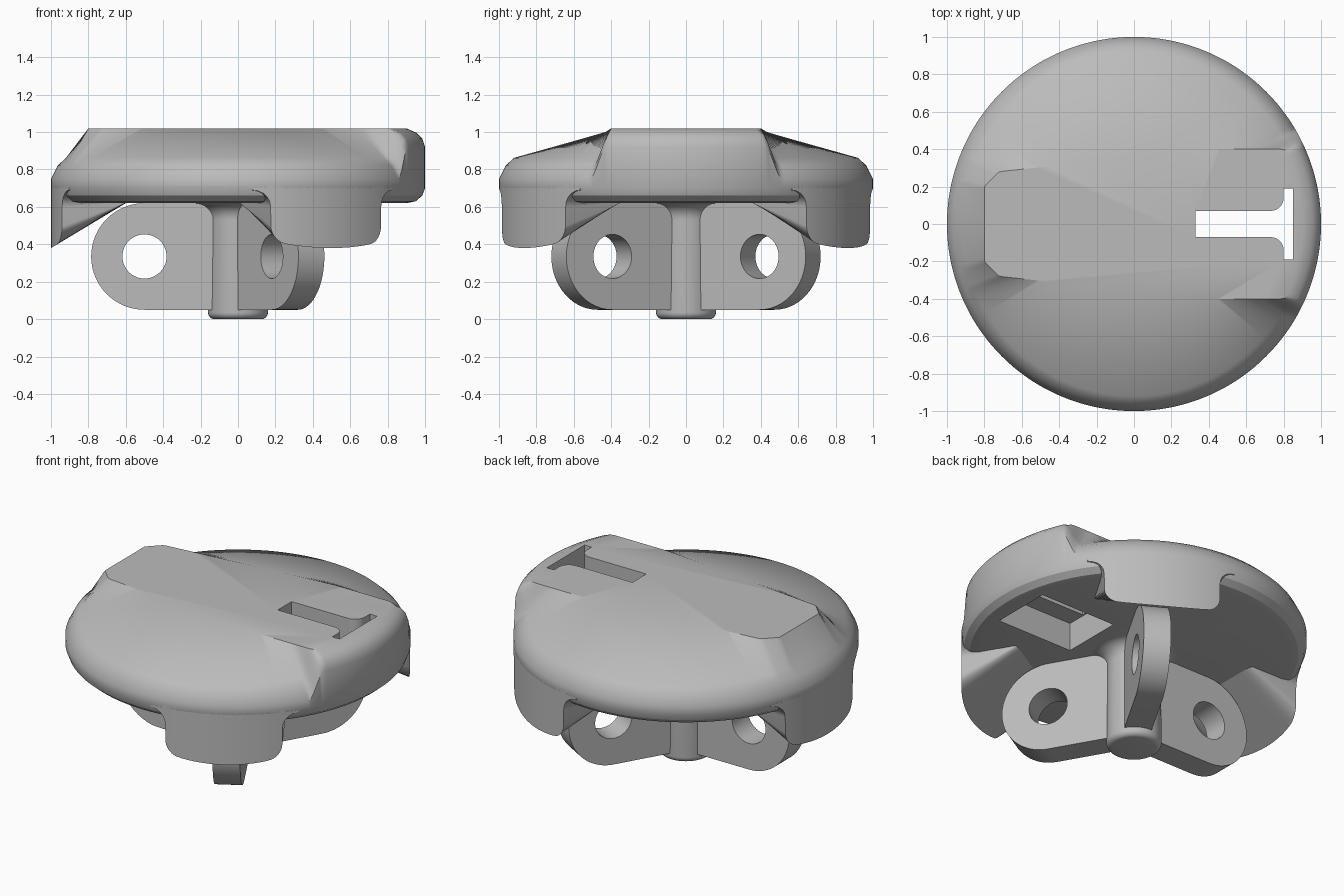
import bpy, bmesh, math
from mathutils import Matrix

if "Cube" in bpy.data.objects:
    bpy.data.objects.remove(bpy.data.objects["Cube"], do_unlink=True)

grey = bpy.data.materials.new("plain grey")
grey.use_nodes = True
grey.diffuse_color = (0.5, 0.5, 0.5, 1)
grey.node_tree.nodes["Principled BSDF"].inputs["Base Color"].default_value = (0.5, 0.5, 0.5, 1)


def add_object(name, bm):
    bmesh.ops.recalc_face_normals(bm, faces=bm.faces[:])
    mesh = bpy.data.meshes.new(name)
    bm.to_mesh(mesh)
    bm.free()
    mesh.materials.append(grey)
    obj = bpy.data.objects.new(name, mesh)
    bpy.context.collection.objects.link(obj)
    return obj


def loft(name, rings):
    """Join closed rings of equal length into a capped solid."""
    bm = bmesh.new()
    loops = [[bm.verts.new(p) for p in ring] for ring in rings]
    n = len(loops[0])
    for a, b in zip(loops, loops[1:]):
        for i in range(n):
            j = (i + 1) % n
            bm.faces.new((a[i], a[j], b[j], b[i]))
    bm.faces.new(loops[0])
    bm.faces.new(loops[-1])
    return add_object(name, bm)


def prism(name, outline, low, high):
    return loft(name, [[(x, y, z) for x, y in outline] for z in (low, high)])


def activate(obj):
    bpy.ops.object.select_all(action='DESELECT')
    obj.select_set(True)
    bpy.context.view_layer.objects.active = obj


def cut(obj, cutter):
    cutter.hide_render = True
    mod = obj.modifiers.new("cut", 'BOOLEAN')
    mod.operation, mod.solver, mod.object = 'DIFFERENCE', 'EXACT', cutter
    activate(obj)
    bpy.ops.object.modifier_apply(modifier=mod.name)
    bpy.data.objects.remove(cutter, do_unlink=True)


def smooth(obj, angle=30):
    activate(obj)
    bpy.ops.object.shade_smooth_by_angle(angle=math.radians(angle))


def arc(cx, cy, r, start, end, steps):
    angles = [math.radians(start + (end - start) * i / steps) for i in range(steps + 1)]
    return [(cx + r * math.cos(a), cy + r * math.sin(a)) for a in angles]


# Cap: a flat tapering ridge lofted down to a round rim
def ridge_radius(a):
    c, s = math.cos(a), abs(math.sin(a))
    limits = [0.9]
    for nx, ny, d in ((-1, 0, 0.8), (-1, 1, 1.0), (0, 1, 0.4), (-0.12, 1.12, 0.4)):
        along = nx * c + ny * s
        if along > 1e-6:
            limits.append(d / along)
    return min(limits)


def cap_profile(a):
    off = abs(math.degrees(math.atan2(math.sin(a), math.cos(a))))
    t = min(1, max(0, (31 - off) / 6))
    wall = t * t * (3 - 2 * t)          # tall wall where the ridge reaches the rim
    pairs = (((0.92, 0.862), (0.955, 0.996)),
             ((0.965, 0.82), (0.985, 0.965)),
             ((1.0, 0.75), (1.0, 0.92)))
    rows = [(ridge_radius(a), 1.02)]
    rows += [(p[0] + (q[0] - p[0]) * wall, p[1] + (q[1] - p[1]) * wall) for p, q in pairs]
    return rows + [(1, 0.70), (0.985, 0.66), (0.95, 0.63), (0.9, 0.62)]


turns = [math.radians(i) for i in range(360)]
profiles = [cap_profile(a) for a in turns]
cap = loft("cap", [[(p[k][0] * math.cos(a), p[k][0] * math.sin(a), p[k][1])
                    for a, p in zip(turns, profiles)] for k in range(len(profiles[0]))])

# T-shaped slot through the cap, with a wider pocket underneath
half = [(0.33, 0.07)] + arc(0.73, 0.14, 0.07, -90, 0, 8) + [(0.80, 0.19), (0.85, 0.19)]
slot = half + [(x, -y) for x, y in reversed(half)]
cut(cap, prism("slot_cutter", slot, 0.5, 1.2))
pocket = [(0.32, -0.195), (0.855, -0.195), (0.855, 0.195), (0.32, 0.195)]
cut(cap, prism("pocket_cutter", pocket, 0.5, 0.80))
smooth(cap, 28)


# Skirt tabs: rounded wedges flush with the rim, flared where they join it
def skirt_columns():
    half = [(0.04 * i, 0, None) for i in range(7)]
    for i in range(1, 7):
        a = math.radians(15 * i)
        half.append((0.26 + 0.08 * math.sin(a), 0.08 * (1 - math.cos(a)), None))
    for i in range(6):
        a = math.radians(18 * i)
        half.append((0.341 + 0.09 * (1 - math.cos(a)), 0, 0.60 + 0.09 * math.sin(a)))
    return [(-v, o, z) for v, o, z in reversed(half[1:])] + half


def skirt(name, degrees):
    rings = []
    for v, offset, flare in skirt_columns():
        outer, inner = math.sqrt(1 - v * v), 0.58
        low = flare or 0.38 + 0.6 * (1 - outer) + offset
        rings.append([(outer, v, 0.72), (outer, v, low), (inner, v, 0.632), (inner, v, 0.72)])
    obj = loft(name, rings)
    obj.data.transform(Matrix.Rotation(math.radians(degrees), 4, 'Z'))
    smooth(obj)


# Fins: upright round-ended plates with a cross hole
def fin(name, degrees):
    outline = [(0, 0.05)] + arc(0.5, 0.335, 0.285, -90, 90, 40) + [(0, 0.62)]
    obj = prism(name, outline, -0.08, 0.08)
    cut(obj, prism("hole_cutter", arc(0.5, 0.335, 0.118, 0, 352.5, 47), -0.2, 0.2))
    upright = Matrix.Rotation(math.radians(90), 4, 'X')
    obj.data.transform(Matrix.Rotation(math.radians(degrees), 4, 'Z') @ upright)
    smooth(obj)


for label, degrees in (("back", 60), ("side", 180), ("front", 300)):
    skirt(label + "_skirt", degrees)
    fin(label + "_fin", degrees)

# Centre post with a rounded foot and a fillet under the cap
post_profile = arc(0.125, 0.035, 0.035, -90, 0, 6) + arc(0.245, 0.53, 0.09, 180, 90, 8)
post_profile.append((0.245, 0.64))
post = loft("centre_post", [[(r * math.cos(a), r * math.sin(a), z) for a in turns[::5]]
                            for r, z in post_profile])
smooth(post)
